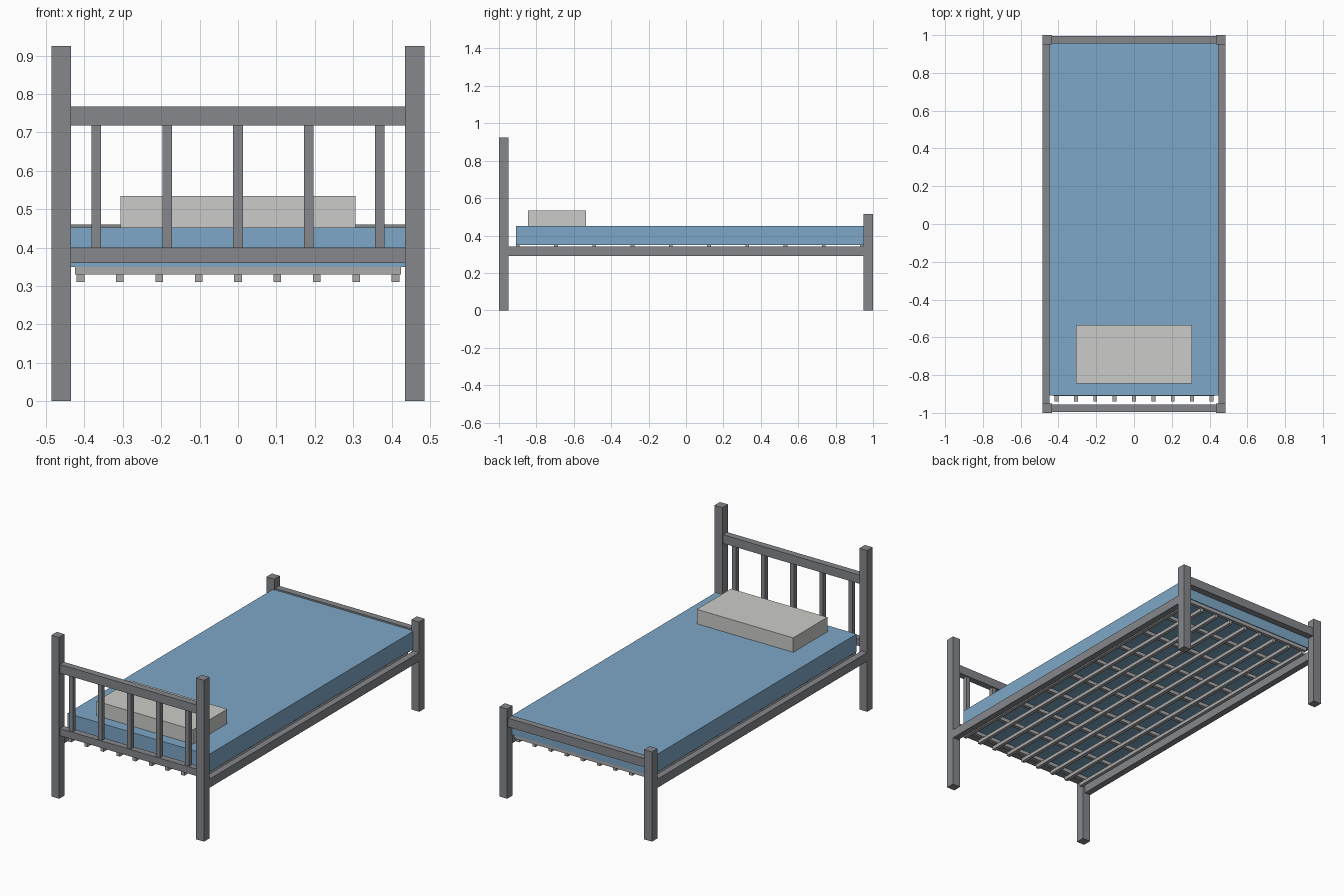
import bpy

if "Cube" in bpy.data.objects:
    bpy.data.objects.remove(bpy.data.objects["Cube"])


def material(name, rgb):
    m = bpy.data.materials.new(name)
    m.diffuse_color = (*rgb, 1)
    m.use_nodes = True
    m.node_tree.nodes["Principled BSDF"].inputs["Base Color"].default_value = m.diffuse_color
    return m


STEEL = material("dark grey frame", (0.235, 0.245, 0.265))
SLAT = material("light grey slats", (0.40, 0.40, 0.41))
BLUE = material("blue mattress", (0.205, 0.39, 0.57))
CREAM = material("off white pillow", (0.60, 0.60, 0.58))


def box(name, x, y, z, mat):
    """Box spanning the given (min, max) range on each axis."""
    bpy.ops.mesh.primitive_cube_add(
        size=1, location=[(a + b) / 2 for a, b in (x, y, z)])
    ob = bpy.context.object
    ob.name = name
    ob.scale = [b - a for a, b in (x, y, z)]
    bpy.ops.object.transform_apply(location=False, rotation=False, scale=True)
    ob.data.materials.append(mat)
    return ob


def around(c, width):
    return (c - width / 2, c + width / 2)


# Corner posts and side rails
for side, s in (("left", -1), ("right", 1)):
    box(f"head_post_{side}", around(s * 0.46, 0.05), (-1, -0.95), (0, 0.925), STEEL)
    box(f"foot_post_{side}", around(s * 0.46, 0.05), (0.95, 1), (0, 0.515), STEEL)
    box(f"side_rail_{side}", around(s * 0.4665, 0.037), (-0.95, 0.95), (0.29, 0.34), STEEL)

# Head and foot rails
SPAN = (-0.435, 0.435)
box("head_top_rail", SPAN, around(-0.975, 0.038), (0.718, 0.768), STEEL)
box("head_lower_rail", SPAN, around(-0.975, 0.038), (0.36, 0.40), STEEL)
box("foot_rail", SPAN, around(0.975, 0.038), (0.41, 0.46), STEEL)

# Headboard spindles
for i in range(5):
    box(f"head_spindle_{i + 1}", around(-0.369 + i * 0.1845, 0.025),
        around(-0.975, 0.025), (0.40, 0.718), STEEL)

# Bed base: lengthwise slats under crosswise slats
for i in range(9):
    box(f"long_slat_{i + 1}", around(-0.41 + i * 0.1025, 0.02),
        (-0.94, 0.94), (0.31, 0.33), SLAT)
for i in range(10):
    box(f"cross_slat_{i + 1}", (-0.425, 0.425),
        around(-0.90 + i * 0.2045, 0.02), (0.33, 0.35), SLAT)

# Bedding
box("mattress", (-0.447, 0.447), (-0.908, 0.955), (0.35, 0.452), BLUE)
box("pillow", (-0.306, 0.306), (-0.845, -0.535), (0.452, 0.535), CREAM)
